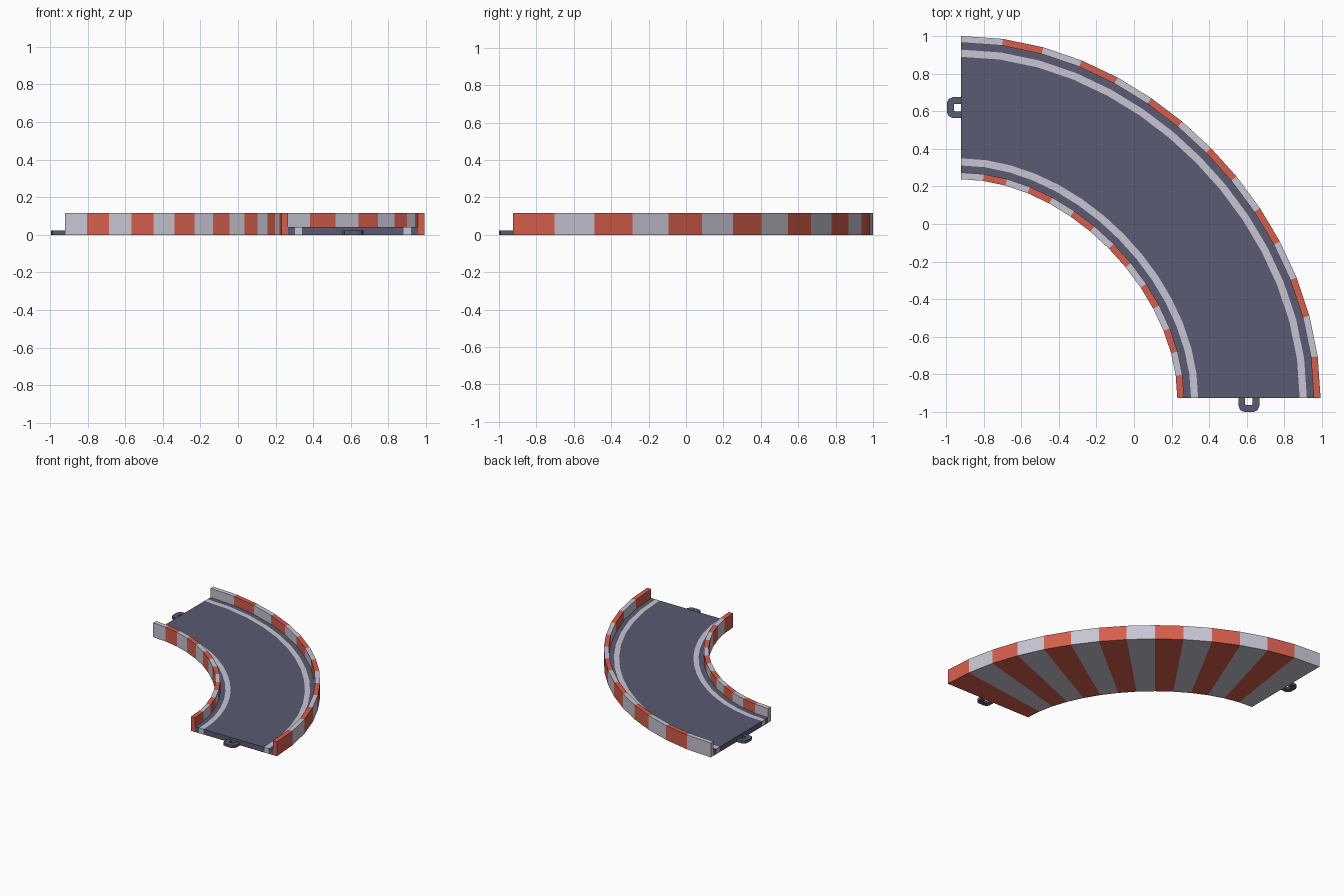
import bpy, bmesh
from mathutils import Vector

if "Cube" in bpy.data.objects:
    bpy.data.objects.remove(bpy.data.objects["Cube"])

CENTRE = Vector((-0.92, -0.924))
STEPS = 14


def material(name, rgb):
    m = bpy.data.materials.new(name)
    m.diffuse_color = (*rgb, 1)
    m.use_nodes = True
    m.node_tree.nodes["Principled BSDF"].inputs["Base Color"].default_value = m.diffuse_color
    return m


MATS = [material("chalk_white", (0.57, 0.56, 0.65)),
        material("barrier_red", (0.67, 0.112, 0.073)),
        material("slate_road", (0.10, 0.105, 0.17))]
WHITE, RED, SLATE, STRIPE = 0, 1, 2, -1


def make_object(name, bm, recalc=True):
    if recalc:
        bmesh.ops.recalc_face_normals(bm, faces=bm.faces[:])
    mesh = bpy.data.meshes.new(name)
    bm.to_mesh(mesh)
    bm.free()
    for m in MATS:
        mesh.materials.append(m)
    ob = bpy.data.objects.new(name, mesh)
    bpy.context.collection.objects.link(ob)
    return ob


# Centre line of the bend: a quarter-turn Bezier sampled at equal lengths
P = [Vector(p) for p in ((0, 1.543), (0.775, 1.543), (1.531, 0.775), (1.531, 0))]


def bezier(t):
    s = 1 - t
    pos = P[0]*s**3 + P[1]*3*s*s*t + P[2]*3*s*t*t + P[3]*t**3
    tan = (P[1]-P[0])*s*s + (P[2]-P[1])*2*s*t + (P[3]-P[2])*t*t
    return pos + CENTRE, tan.normalized()


fine = [bezier(i / 1400) for i in range(1401)]
lengths = [0.0]
for a, b in zip(fine, fine[1:]):
    lengths.append(lengths[-1] + (b[0] - a[0]).length)
stations = []
for i in range(STEPS + 1):
    target = lengths[-1] * i / STEPS
    stations.append(fine[min(range(1401), key=lambda k: abs(lengths[k] - target))])

# Cross-section: offset from centre line, height, colour of the edge that follows
W, I, L1, L0, H, Z = 0.381, 0.345, 0.308, 0.27, 0.115, 0.042
top = [(W, H, STRIPE), (I, H, STRIPE), (I, Z, SLATE), (L1, Z, WHITE), (L0, Z, SLATE),
       (-L0, Z, WHITE), (-L1, Z, SLATE), (-I, Z, STRIPE), (-I, H, STRIPE), (-W, H, STRIPE)]
bottom = [(x, 0, STRIPE) for x in (-W, -I, -L1, -L0, L0, L1, I, W)]
profile = top + bottom
N = len(profile)

# Striped barriers, base and road swept along the bend
bm = bmesh.new()
rings = []
for pos, tan in stations:
    side = Vector((-tan.y, tan.x))
    rings.append([bm.verts.new((*(pos + side * o), z)) for o, z, _ in profile])
for i in range(STEPS):
    for j in range(N):
        k = (j + 1) % N
        f = bm.faces.new((rings[i][j], rings[i][k], rings[i+1][k], rings[i+1][j]))
        c = profile[j][2]
        f.material_index = i % 2 if c == STRIPE else c
# End caps, with the wall and line colours carried down the end
for ring, stripe in ((rings[0], WHITE), (rings[-1], RED)):
    caps = [((0, 1, 2, 16, 17), stripe), ((7, 8, 9, 10, 11), stripe)]
    caps += [((j, j + 1, 17 - j, 18 - j), profile[j][2]) for j in range(2, 7)]
    for ids, c in caps:
        bm.faces.new([ring[n] for n in ids]).material_index = c
make_object("curved_track", bm)

# Connector loops at both ends
outer = [(0, 0.055), (0.045, 0.055), (0.067, 0.045), (0.075, 0.024)]
inner = [(0, 0.02), (0.03, 0.02), (0.037, 0.018), (0.038, 0.01)]


def mirrored(path):
    return path + [(u, -v) for u, v in reversed(path)]


def connector(name, origin, out):
    across = Vector((-out.y, out.x))
    bm = bmesh.new()
    rows = [[bm.verts.new((*(origin + out * u + across * v), 0)) for u, v in mirrored(p)]
            for p in (outer, inner)]
    for j in range(len(rows[0]) - 1):
        bm.faces.new((rows[0][j], rows[0][j+1], rows[1][j+1], rows[1][j]))
    ext = bmesh.ops.extrude_face_region(bm, geom=bm.faces[:], use_keep_orig=True)
    bmesh.ops.translate(bm, vec=(0, 0, 0.022),
                        verts=[v for v in ext["geom"] if isinstance(v, bmesh.types.BMVert)])
    for f in bm.faces:
        f.material_index = SLATE
    make_object(name, bm)


connector("left_connector", stations[0][0], -stations[0][1])
connector("front_connector", stations[-1][0], stations[-1][1])
